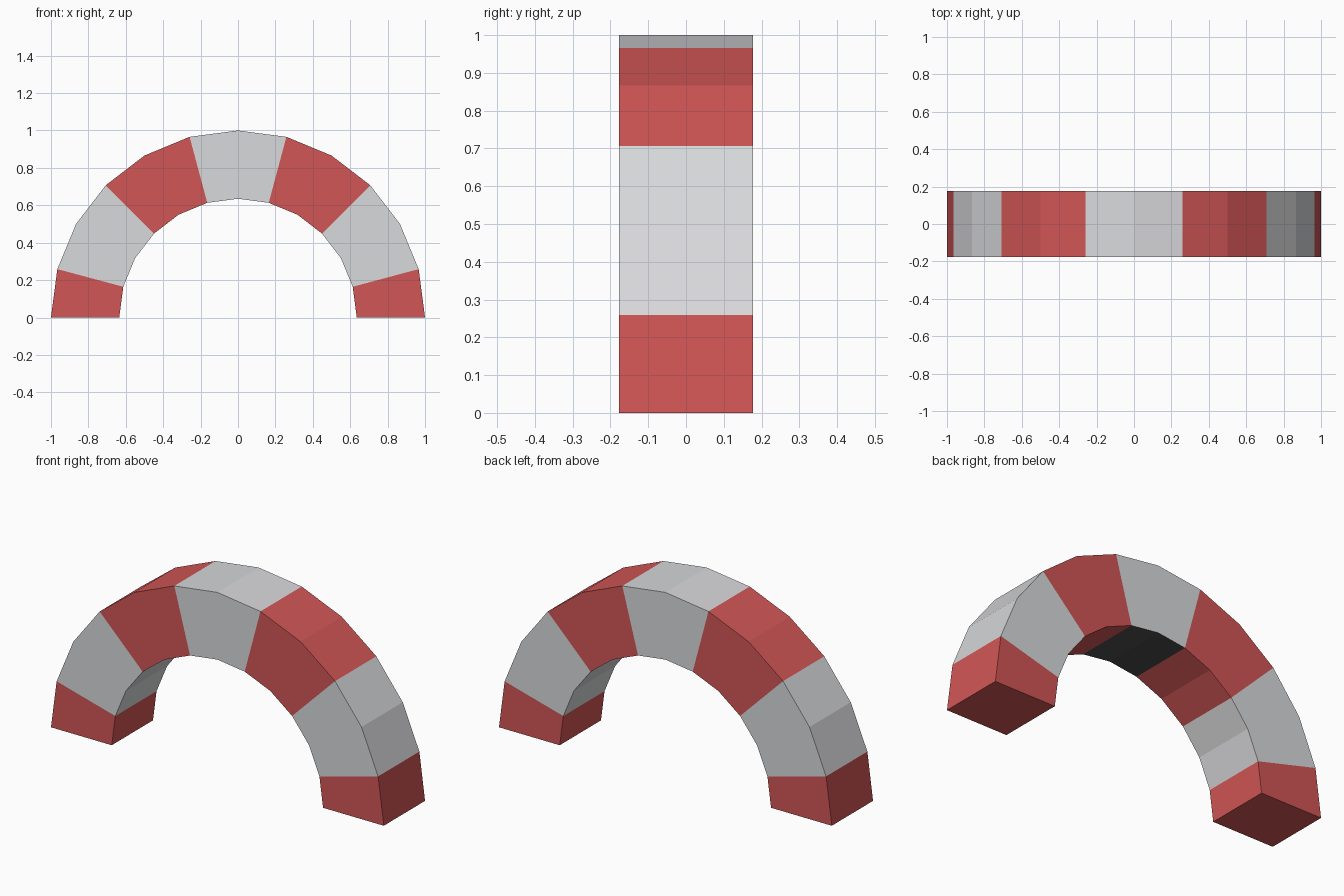
import bpy, bmesh, math

cube = bpy.data.objects.get("Cube")
if cube:
    bpy.data.objects.remove(cube, do_unlink=True)

OUTER, INNER, HALF_DEPTH, STEPS = 1.0, 0.635, 0.177, 12


def make_material(name, rgb):
    mat = bpy.data.materials.new(name)
    mat.use_nodes = True
    mat.diffuse_color = (*rgb, 1)
    mat.node_tree.nodes["Principled BSDF"].inputs["Base Color"].default_value = (*rgb, 1)
    return mat


materials = [
    make_material("red", (0.645, 0.093, 0.093)),
    make_material("light_grey", (0.69, 0.695, 0.71)),
    make_material("dark_grey", (0.076, 0.076, 0.076)),
]
RED, GREY, DARK = range(3)

bm = bmesh.new()


def ring(step):
    """Rectangular section of the arch at one angle."""
    a = math.pi * step / STEPS
    corners = [(OUTER, -HALF_DEPTH), (OUTER, HALF_DEPTH),
               (INNER, HALF_DEPTH), (INNER, -HALF_DEPTH)]
    return [bm.verts.new((r * math.cos(a), y, r * math.sin(a))) for r, y in corners]


rings = [ring(i) for i in range(STEPS + 1)]

# Alternating blocks, two steps each, with half blocks at the feet
for i in range(STEPS):
    block = (i + 1) // 2
    for side in range(4):
        nxt = (side + 1) % 4
        face = bm.faces.new((rings[i][side], rings[i][nxt],
                             rings[i + 1][nxt], rings[i + 1][side]))
        face.material_index = GREY if block % 2 else RED
        # Dark underside of the keystone
        if side == 2 and block == STEPS // 4:
            face.material_index = DARK

# Soles of the feet
for end in (rings[0], rings[-1]):
    bm.faces.new(end).material_index = RED

bmesh.ops.recalc_face_normals(bm, faces=bm.faces)
mesh = bpy.data.meshes.new("arch")
bm.to_mesh(mesh)
bm.free()
for mat in materials:
    mesh.materials.append(mat)
arch = bpy.data.objects.new("arch", mesh)
bpy.context.collection.objects.link(arch)
